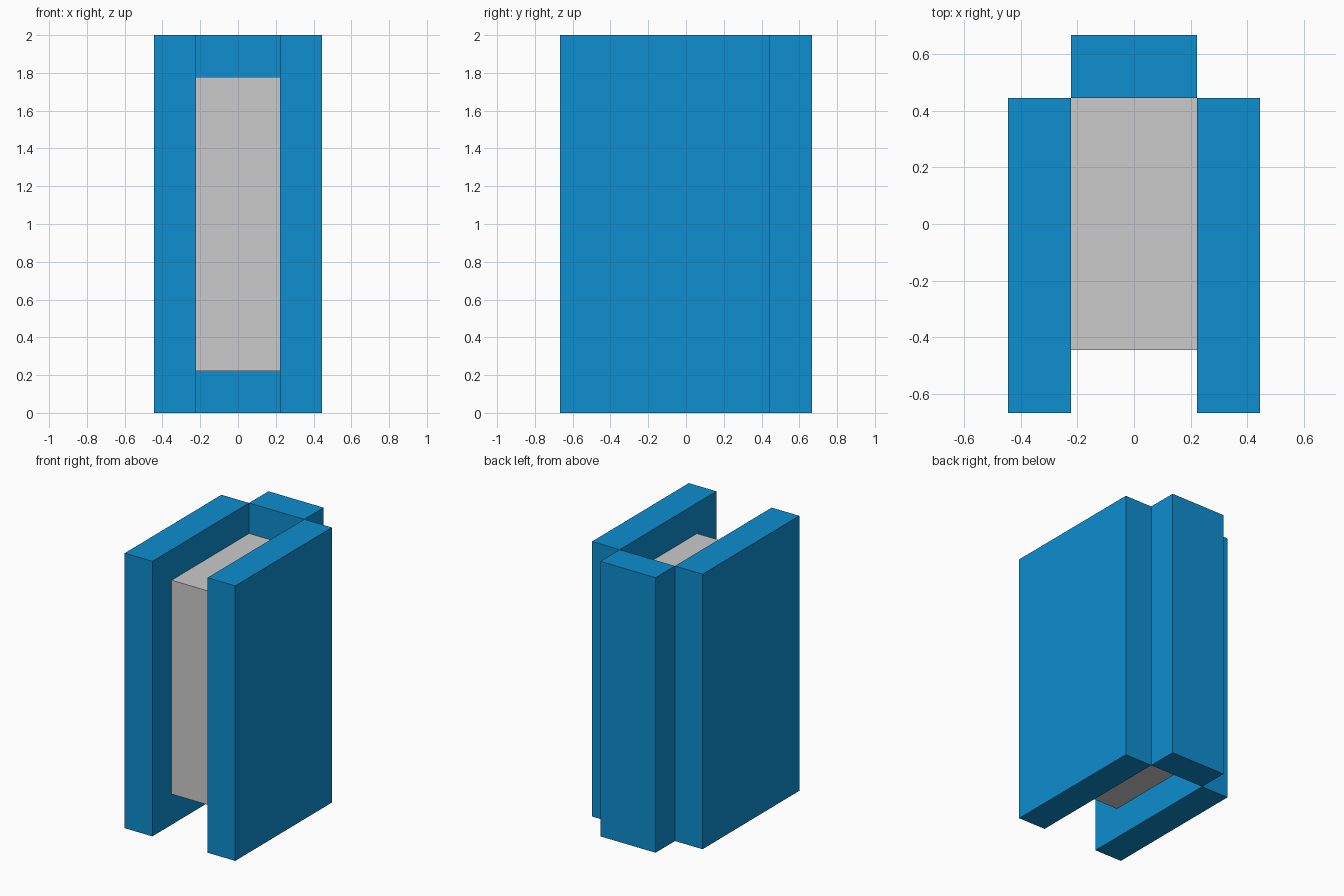
import bpy
import bmesh
from mathutils import Vector

if "Cube" in bpy.data.objects:
    bpy.data.objects.remove(bpy.data.objects["Cube"])

U = 2 / 9  # wall thickness, the module every size is based on


def material(name, rgb):
    m = bpy.data.materials.new(name)
    m.diffuse_color = (*rgb, 1)
    m.use_nodes = True
    m.node_tree.nodes["Principled BSDF"].inputs["Base Color"].default_value = m.diffuse_color
    return m


blue = material("blue", (0.0044, 0.2705, 0.624))
grey = material("light grey", (0.597, 0.597, 0.597))


def box(name, lo, hi, mat):
    """Flat-faced box between two corners given in modules."""
    lo, hi = Vector(lo) * U, Vector(hi) * U
    bm = bmesh.new()
    bmesh.ops.create_cube(bm, size=1)
    bmesh.ops.scale(bm, vec=hi - lo, verts=bm.verts)
    bmesh.ops.translate(bm, vec=(lo + hi) / 2, verts=bm.verts)
    mesh = bpy.data.meshes.new(name)
    bm.to_mesh(mesh)
    bm.free()
    mesh.materials.append(mat)
    ob = bpy.data.objects.new(name, mesh)
    bpy.context.collection.objects.link(ob)
    return ob


# Side walls
box("left_wall", (-2, -3, 0), (-1, 2, 9), blue)
box("right_wall", (1, -3, 0), (2, 2, 9), blue)

# Back wall, standing behind the side walls
box("back_wall", (-1, 2, 0), (1, 3, 9), blue)

# Core block held between the walls
box("core", (-1, -2, 1), (1, 2, 8), grey)
